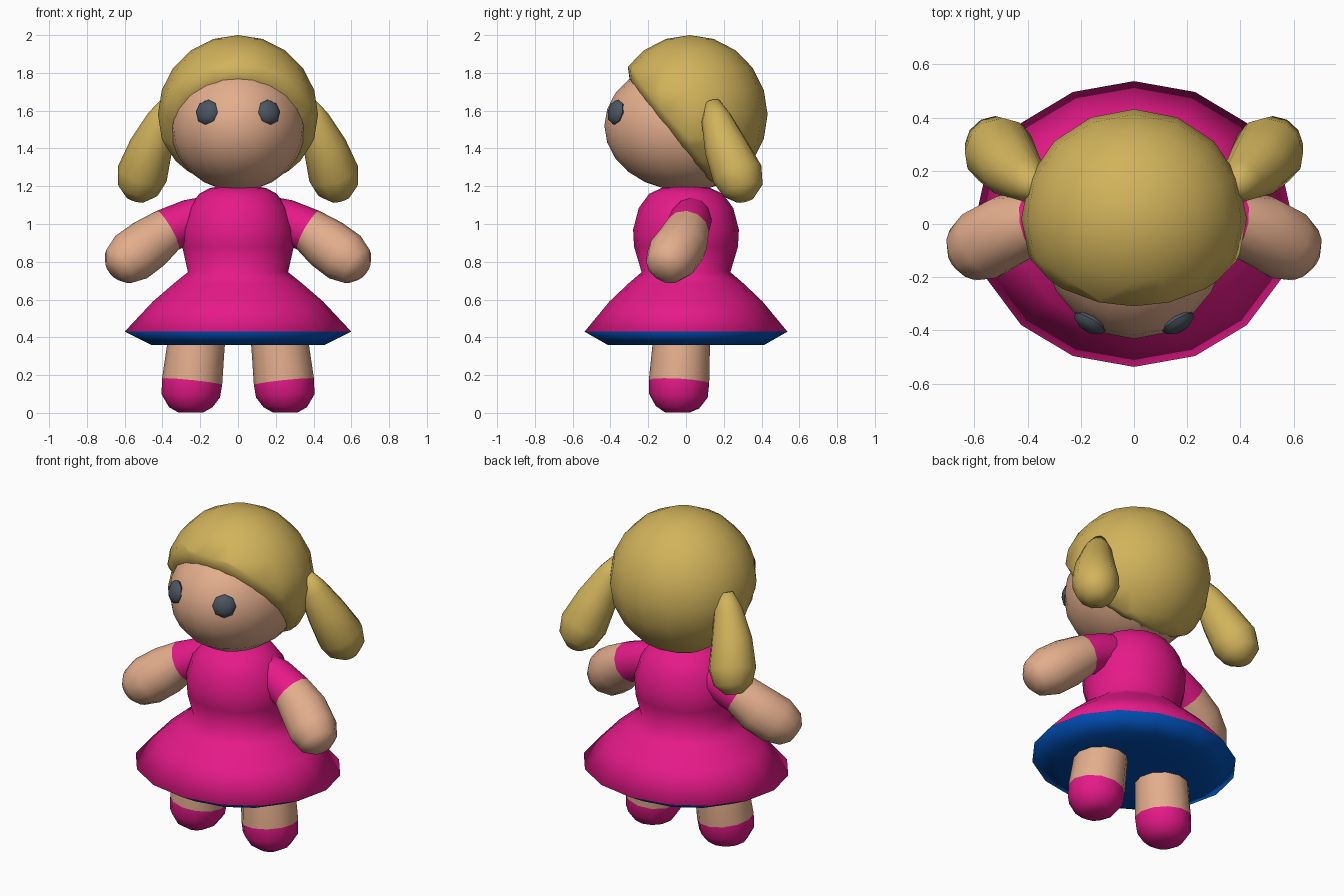
import bpy, bmesh, math
from mathutils import Vector, Matrix

if "Cube" in bpy.data.objects:
    bpy.data.objects.remove(bpy.data.objects["Cube"])


def mat(name, rgb):
    m = bpy.data.materials.new(name)
    m.diffuse_color = (*rgb, 1)
    m.use_nodes = True
    m.node_tree.nodes["Principled BSDF"].inputs["Base Color"].default_value = m.diffuse_color
    return m


PINK = mat("pink_cloth", (0.79, 0.010, 0.25))
BLUE = mat("blue_lining", (0.0, 0.075, 0.45))
SKIN = mat("skin", (0.77, 0.42, 0.265))
HAIR = mat("blond_hair", (0.64, 0.45, 0.105))
EYE = mat("slate_eye", (0.07, 0.09, 0.12))


def finish(bm, name, mats, angle=50):
    bmesh.ops.recalc_face_normals(bm, faces=bm.faces)
    me = bpy.data.meshes.new(name)
    bm.to_mesh(me)
    bm.free()
    ob = bpy.data.objects.new(name, me)
    bpy.context.collection.objects.link(ob)
    for m in mats:
        me.materials.append(m)
    bpy.ops.object.select_all(action='DESELECT')
    ob.select_set(True)
    bpy.context.view_layer.objects.active = ob
    bpy.ops.object.shade_smooth_by_angle(angle=math.radians(angle))
    return ob


def skin_rings(bm, rings, split):
    """Bridge rings of points; faces from ring index `split` on use slot 1."""
    rows = [[bm.verts.new(p) for p in r] for r in rings]
    n = len(rows[0])
    for i in range(len(rows) - 1):
        for j in range(n):
            k = (j + 1) % n
            f = bm.faces.new((rows[i][j], rows[i][k], rows[i + 1][k], rows[i + 1][j]))
            f.material_index = int(i >= split)
    bm.faces.new(rows[0])
    bm.faces.new(rows[-1]).material_index = int(len(rows) - 1 >= split)


def limb(name, pts, mats, split=99, segs=12):
    """Round tube through (x, y, z, radius) points, built on both sides."""
    for side, sx in (("left", 1), ("right", -1)):
        c = [Vector(p[:3]) for p in pts]
        rings = []
        for i, p in enumerate(pts):
            t = (c[min(i + 1, len(c) - 1)] - c[max(i - 1, 0)]).normalized()
            u = t.cross(Vector((0, 1, 0))).normalized()
            v = t.cross(u)
            ring = []
            for j in range(segs):
                a = 2 * math.pi * j / segs
                q = c[i] + p[3] * (math.cos(a) * u + math.sin(a) * v)
                ring.append((q.x * sx, q.y, q.z))
            rings.append(ring)
        bm = bmesh.new()
        skin_rings(bm, rings, split)
        finish(bm, f"{side}_{name}", mats, 70)


def ellipsoid(center, radii, segs=16, rings=10, rot=Matrix()):
    bm = bmesh.new()
    m = Matrix.Translation(center) @ rot @ Matrix.Diagonal((*radii, 1))
    bmesh.ops.create_uvsphere(bm, u_segments=segs, v_segments=rings, radius=1, matrix=m)
    return bm


def cut(bm, co, no, **kw):
    geom = bm.verts[:] + bm.edges[:] + bm.faces[:]
    r = bmesh.ops.bisect_plane(bm, geom=geom, plane_co=co, plane_no=no, **kw)
    return [e for e in r["geom_cut"] if isinstance(e, bmesh.types.BMEdge)]


# Face: ellipsoid kept in front of a slanted hairline plane
FC, FR = Vector((0, 0, 1.52)), (0.36, 0.432, 0.345)
hairline, forward = Vector((0, -0.30, 1.765)), Vector((0, -0.53, -0.42)).normalized()
face = ellipsoid(FC, FR, 20, 12)
cut(face, hairline - forward * 0.05, forward, clear_inner=True)
finish(face, "face", [SKIN])

# Hair: larger ball cut behind the hairline, its rim drawn in onto the face
hair = ellipsoid((0, 0.02, 1.58), (0.424, 0.412, 0.42))
edges = cut(hair, hairline - forward * 0.035, forward, clear_outer=True)
rim = bmesh.ops.extrude_edge_only(hair, edges=edges)["geom"]
middle = FC + forward * (hairline - FC).dot(forward)
for v in [g for g in rim if isinstance(g, bmesh.types.BMVert)]:
    v.co += forward * 0.035
    for _ in range(60):
        d = v.co - FC
        if sum((d[i] / FR[i]) ** 2 for i in range(3)) < 0.985:
            break
        v.co = v.co.lerp(middle, 0.01)
bmesh.ops.edgeloop_fill(hair, edges=[g for g in rim if isinstance(g, bmesh.types.BMEdge)
                                     and g.is_boundary])
finish(hair, "hair", [HAIR], 80)

# Eyes: flattened balls laid on the face surface
for side, sx in (("left", 1), ("right", -1)):
    rot = Vector((0.6 * sx, -1, 0.25)).to_track_quat('Z', 'Y').to_matrix().to_4x4()
    eye = ellipsoid((0.165 * sx, -0.37, 1.592), (0.067, 0.068, 0.035), 8, 6, rot)
    finish(eye, f"{side}_eye", [EYE])

# Pigtails
limb("pigtail", [(0.37, 0.14, 1.645, 0.04), (0.40, 0.16, 1.56, 0.08),
                 (0.46, 0.21, 1.41, 0.115), (0.507, 0.272, 1.265, 0.135),
                 (0.53, 0.30, 1.18, 0.11), (0.545, 0.312, 1.13, 0.05)], [HAIR])

# Dress: oval lathe from neck to hem, with a blue underside, shaded smooth over the hem
profile = [(0.07, 0.06, 1.205), (0.15, 0.13, 1.19), (0.205, 0.195, 1.16),
           (0.262, 0.25, 1.085), (0.30, 0.28, 0.97), (0.295, 0.275, 0.88),
           (0.265, 0.235, 0.745), (0.34, 0.305, 0.685), (0.45, 0.405, 0.59),
           (0.60, 0.537, 0.43), (0.46, 0.415, 0.36), (0.20, 0.18, 0.36)]
angles = [math.tau * j / 16 for j in range(16)]
dress = bmesh.new()
skin_rings(dress, [[(rx * math.cos(a), ry * math.sin(a), z) for a in angles]
                   for rx, ry, z in profile], 9)
finish(dress, "dress", [PINK, BLUE], 179)

# Arms with short sleeves
limb("arm", [(0.15, 0.03, 1.05, 0.10), (0.25, 0.025, 1.02, 0.112),
             (0.372, 0.005, 0.967, 0.118), (0.47, -0.022, 0.895, 0.138),
             (0.565, -0.075, 0.825, 0.14), (0.63, -0.11, 0.775, 0.11),
             (0.66, -0.125, 0.75, 0.06)], [PINK, SKIN], 2)

# Legs with shoes
limb("leg", [(0.20, -0.02, 0.50, 0.145), (0.222, -0.025, 0.36, 0.152),
             (0.243, -0.037, 0.165, 0.16), (0.25, -0.04, 0.09, 0.155),
             (0.25, -0.045, 0.03, 0.115), (0.25, -0.045, 0.002, 0.065)], [SKIN, PINK], 2)
